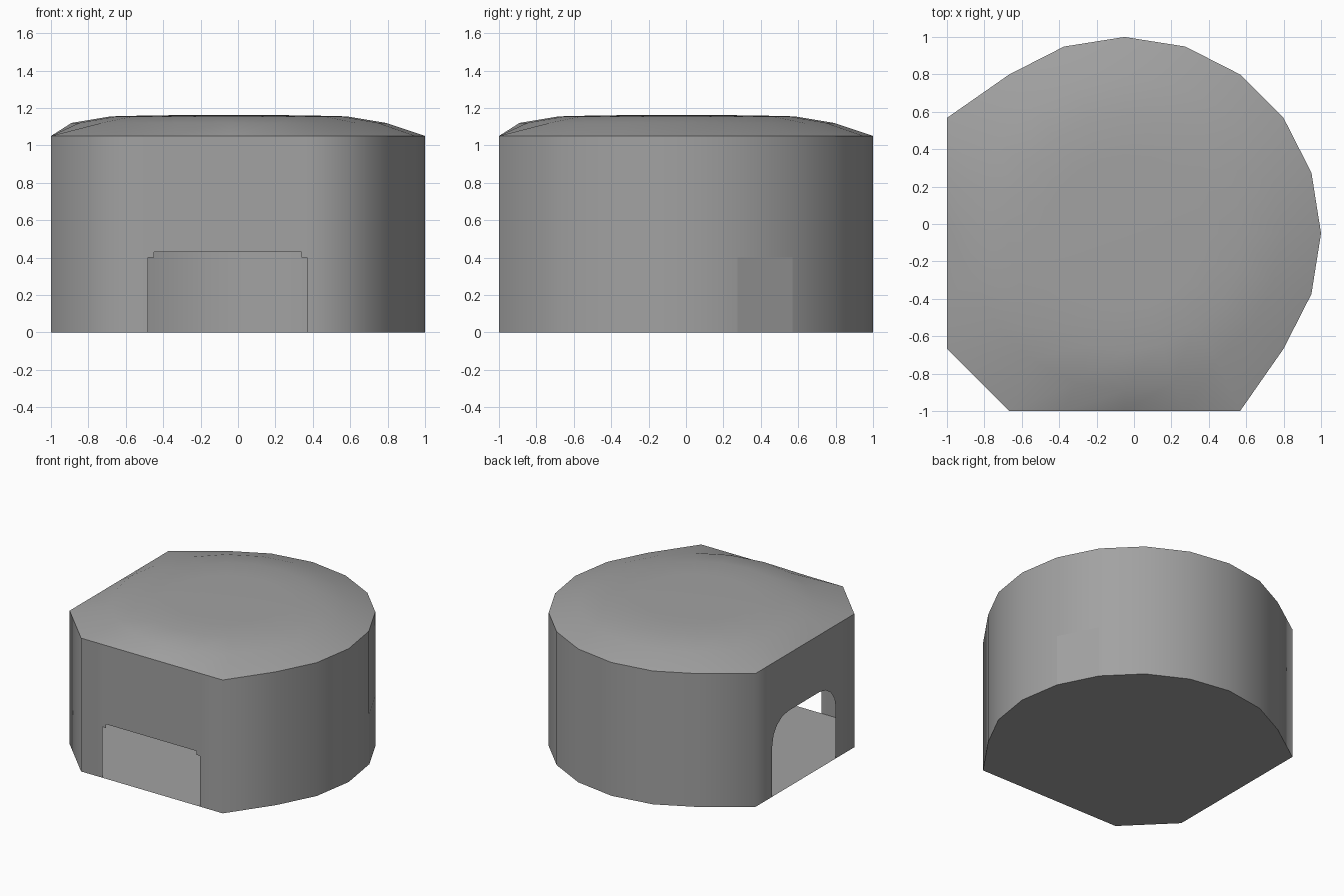
import bpy
import bmesh
from math import sin, cos, pi

cube = bpy.data.objects.get("Cube")
if cube:
    bpy.data.objects.remove(cube, do_unlink=True)

SIDES, CENTRE, RADIUS = 20, -0.05, 1.05
EAVES, DOOR_H = 1.05, 0.4

stone = bpy.data.materials.new("grey_stone")
stone.use_nodes = True
grey = (0.36, 0.36, 0.36, 1)
stone.diffuse_color = grey
stone.node_tree.nodes["Principled BSDF"].inputs["Base Color"].default_value = grey


def ring_point(i, r):
    a = 2 * pi * i / SIDES
    return CENTRE + r * cos(a), CENTRE + r * sin(a)


def outline_point(i):
    """Round footprint, pushed out flat on the -x and -y sides."""
    x, y = ring_point(i, RADIUS)
    if 8 <= i <= 12:
        x = -1
    if 13 <= i <= 17:
        y = -1
    return x, y


def make_object(name, faces, smooth_angle=None):
    bm = bmesh.new()
    for pts in faces:
        bm.faces.new([bm.verts.new(p) for p in pts])
    bmesh.ops.remove_doubles(bm, verts=bm.verts, dist=0.0005)
    mesh = bpy.data.meshes.new(name)
    bm.to_mesh(mesh)
    bm.free()
    mesh.materials.append(stone)
    obj = bpy.data.objects.new(name, mesh)
    bpy.context.collection.objects.link(obj)
    if smooth_angle:
        bpy.ops.object.select_all(action="DESELECT")
        bpy.context.view_layer.objects.active = obj
        obj.select_set(True)
        bpy.ops.object.shade_smooth_by_angle(angle=smooth_angle)
    return obj


def wall_quad(a, b):
    return [(*a, 0), (*b, 0), (*b, EAVES), (*a, EAVES)]


def wall_with_opening(start, end, opening, place):
    """Two piers and a lintel around an opening given as (along, z) points."""
    (s0, h0), (s1, h1) = opening[0], opening[-1]
    piers = [[(start, 0), (s0, 0), (s0, h0), (s0, EAVES), (start, EAVES)],
             [(s1, 0), (end, 0), (end, EAVES), (s1, EAVES), (s1, h1)]]
    lintel = opening + [(s1, EAVES), (s0, EAVES)]
    return [[place(s, z) for s, z in f] for f in piers + [lintel]]


outline = [outline_point(i) for i in range(SIDES)]

# Curved wall and the corner chamfer
round_sides = [i for i in range(SIDES) if i not in (8, 9, 10, 11, 13, 14, 15, 16)]
walls = [wall_quad(outline[i], outline[(i + 1) % SIDES]) for i in round_sides]

# Front wall with a wide stepped opening
doorway = [(-0.48, DOOR_H), (-0.45, DOOR_H), (-0.45, 0.43),
           (0.34, 0.43), (0.34, DOOR_H), (0.37, DOOR_H)]
walls += wall_with_opening(outline[13][0], outline[17][0], doorway,
                           lambda s, z: (s, -1, z))

# Side wall with a round-cornered archway
half, corner, steps = 0.395, 0.2, 4
arch = []
for k in range(steps + 1):
    a = pi / 2 * k / steps
    arch.append((half - corner + corner * cos(a), DOOR_H + corner * sin(a)))
arch += [(-s, z) for s, z in reversed(arch)]
arch = [(s - 0.04, z) for s, z in arch]
walls += wall_with_opening(outline[8][1], outline[12][1], arch,
                           lambda s, z: (-1, s, z))
make_object("walls", walls, 0.99)

# Floor
make_object("floor", [[(x, y, 0) for x, y in reversed(outline)]])

# Shallow domed roof
rings = [[(*p, EAVES) for p in outline]]
for r, z in ((0.84, 1.12), (0.63, 1.155), (0.42, 1.16), (0.21, 1.162)):
    rings.append([(*ring_point(i, r), z) for i in range(SIDES)])
roof = []
for low, high in zip(rings, rings[1:]):
    for i in range(SIDES):
        j = (i + 1) % SIDES
        roof.append([low[i], low[j], high[j], high[i]])
roof.append(rings[-1])
make_object("roof", roof, 0.9)

# Flat door panel set on one facet of the curved wall
a, b = [(x + 0.002, y + 0.001) for x, y in outline[1:3]]
make_object("door_panel", [[(*a, 0), (*b, 0), (*b, DOOR_H), (*a, DOOR_H)]])
